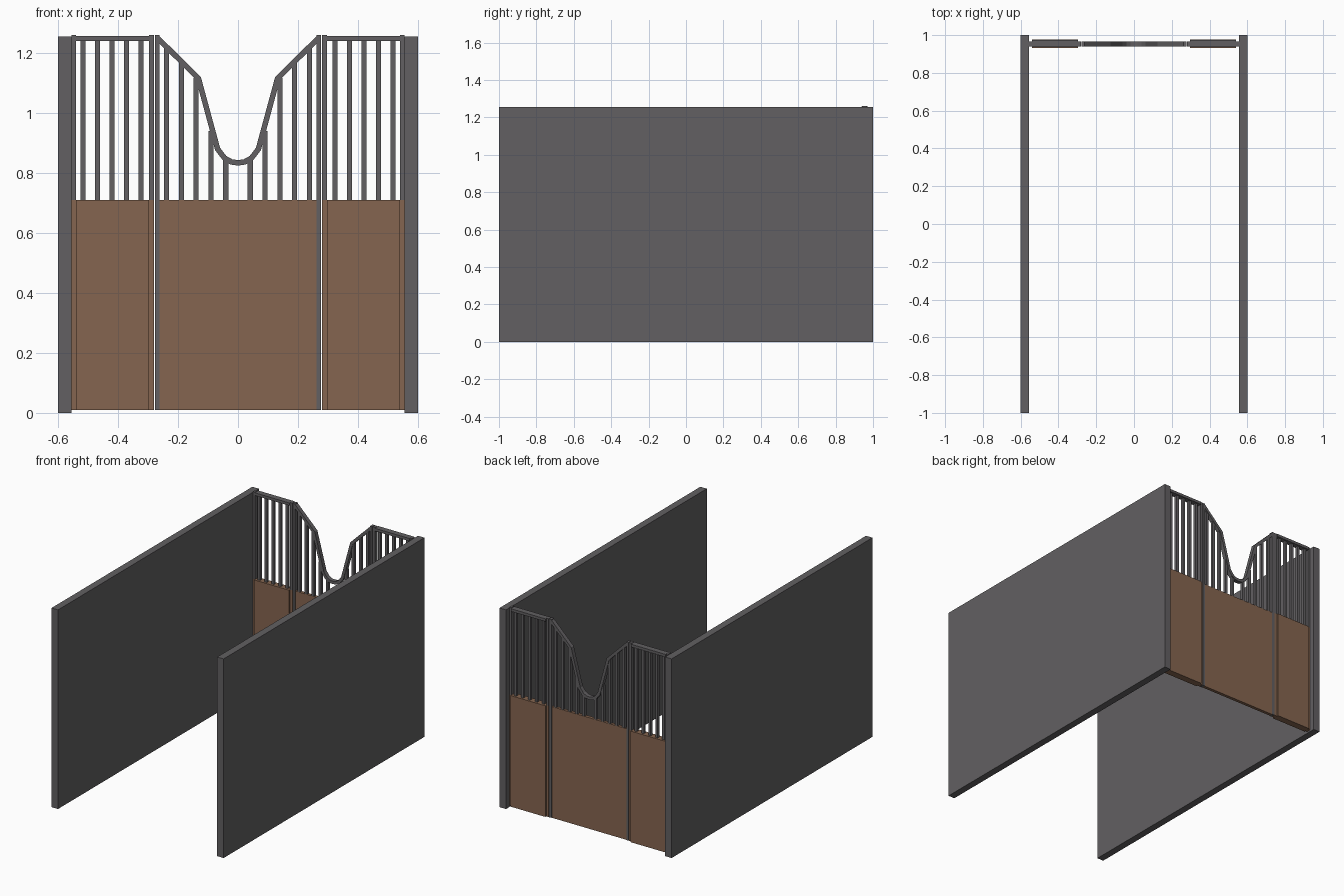
import bpy, bmesh
from mathutils import Vector

if "Cube" in bpy.data.objects:
    bpy.data.objects.remove(bpy.data.objects["Cube"])


def material(name, color):
    m = bpy.data.materials.new(name)
    m.diffuse_color = (*color, 1)
    m.use_nodes = True
    m.node_tree.nodes["Principled BSDF"].inputs["Base Color"].default_value = m.diffuse_color
    return m


GREY = material("dark grey metal", (0.122, 0.117, 0.122))
BROWN = material("brown wood", (0.235, 0.130, 0.079))
YC = 0.954  # centre line of the stall front


def finish(name, bm, mat):
    bmesh.ops.recalc_face_normals(bm, faces=bm.faces)
    me = bpy.data.meshes.new(name)
    bm.to_mesh(me)
    bm.free()
    me.materials.append(mat)
    bpy.context.collection.objects.link(bpy.data.objects.new(name, me))


def box(name, x, y, z, mat):
    bm = bmesh.new()
    bmesh.ops.create_cube(bm, size=1)
    for v in bm.verts:
        for i, (a, b) in enumerate((x, y, z)):
            v.co[i] = a if v.co[i] < 0 else b
    finish(name, bm, mat)


def depth(t):
    return (YC - t / 2, YC + t / 2)


def pair(name, x, y, z, mat):
    box(name + "_right", x, y, z, mat)
    box(name + "_left", (-x[1], -x[0]), y, z, mat)


# Side walls
pair("side_wall", (0.555, 0.6), (-1, 1), (0, 1.255), GREY)

# Fixed side panels: brown boards, stiles, top rail, bars
pair("side_board", (0.297, 0.54), (0.932, 0.976), (0.01, 0.71), BROWN)
for n, x in (("outer_stile", (0.54, 0.555)), ("inner_stile", (0.28, 0.297))):
    pair(n + "_lower", x, depth(0.026), (0.01, 0.71), BROWN)
    pair(n + "_upper", x, depth(0.026), (0.71, 1.26), GREY)
pair("side_top_rail", (0.297, 0.54), (0.938, 0.974), (1.24, 1.257), GREY)
for i in range(5):
    c = 0.323 + 0.0485 * i
    pair(f"side_bar_{i}", (c - 0.0085, c + 0.0085), depth(0.018), (0.705, 1.245), GREY)

# Gate: board and edge stiles
box("gate_board", (-0.262, 0.262), depth(0.02), (0.01, 0.71), BROWN)
pair("gate_stile", (0.261, 0.277), depth(0.026), (0.01, 1.26), GREY)

# Gate: dipped top rail swept with mitred corners
half = [(0.27, 1.252), (0.132, 1.116), (0.068, 0.88), (0.045, 0.85), (0.022, 0.837)]
path = [Vector((-x, z)) for x, z in half] + [Vector((0, 0.834))]
path += [Vector(p) for p in reversed(half)]
bm = bmesh.new()
rings = []
for i, p in enumerate(path):
    a = (p - path[i - 1]).normalized() if i else None
    b = (path[i + 1] - p).normalized() if i < len(path) - 1 else None
    a, b = a or b, b or a
    t = (a + b).normalized()
    n = Vector((-t.y, t.x)) * 0.009 / t.dot(a)
    rings.append([bm.verts.new((p.x + s * n.x, y, p.y + s * n.y))
                  for s, y in ((-1, YC - 0.013), (1, YC - 0.013), (1, YC + 0.013), (-1, YC + 0.013))])
for r, q in zip(rings, rings[1:]):
    for k in range(4):
        bm.faces.new((r[k], r[k - 1], q[k - 1], q[k]))
bm.faces.new(rings[0])
bm.faces.new(rings[-1])
finish("gate_top_rail", bm, GREY)


# Gate bars reach up to the rail's centre line
def rail_height(x):
    for (x1, z1), (x0, z0) in zip(half, half[1:]):
        if x0 <= x <= x1:
            return z0 + (z1 - z0) * (x - x0) / (x1 - x0)
    return 0.834


for i in range(5):
    c = 0.041 + 0.0493 * i
    pair(f"gate_bar_{i}", (c - 0.0085, c + 0.0085), depth(0.018),
         (0.705, rail_height(c - 0.006)), GREY)
